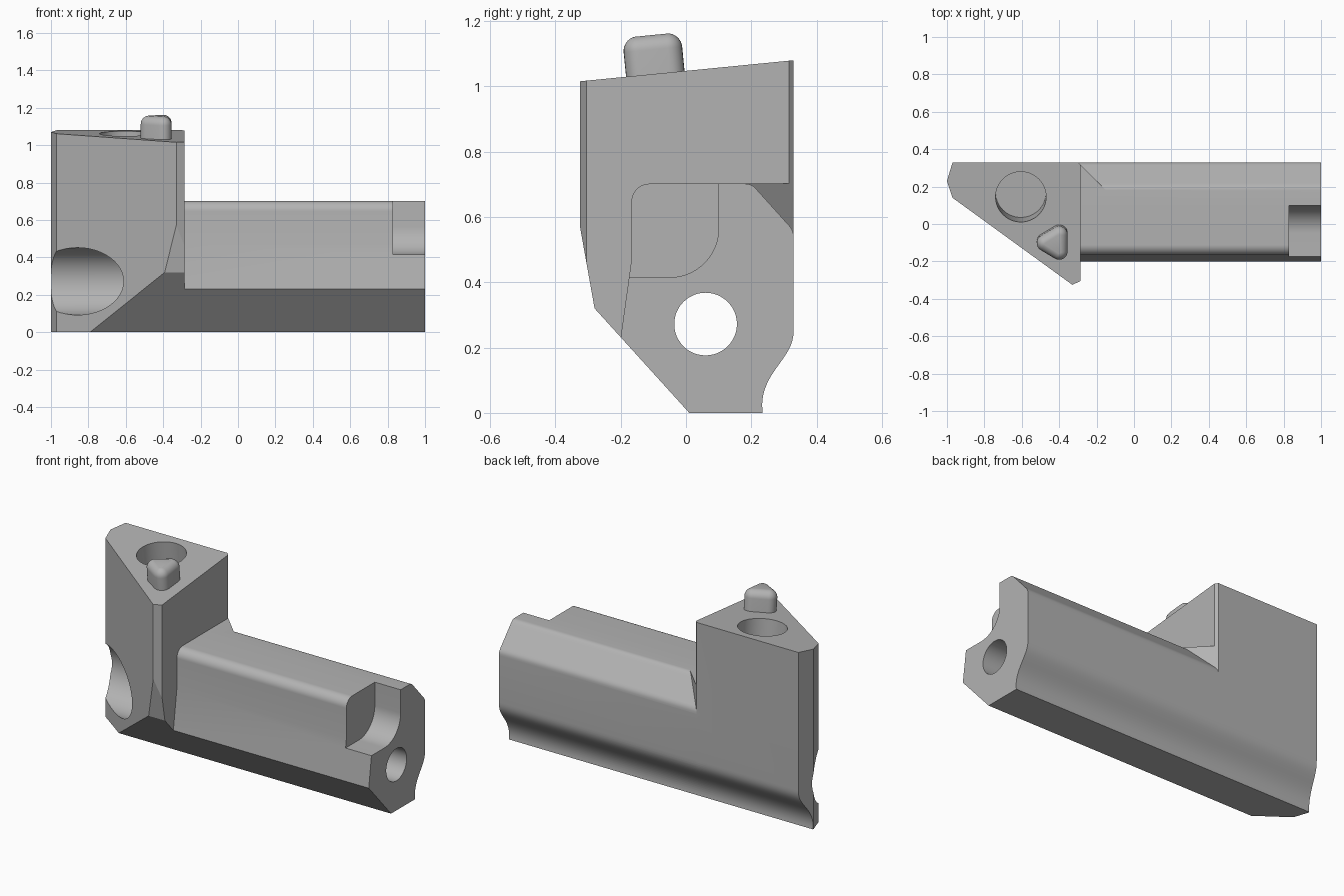
import bpy, bmesh, math
from mathutils import Vector, Matrix
from mathutils.geometry import interpolate_bezier

if "Cube" in bpy.data.objects:
    bpy.data.objects.remove(bpy.data.objects["Cube"], do_unlink=True)

# One plain grey metal
GREY = (0.45, 0.45, 0.45, 1)
metal = bpy.data.materials.new("grey metal")
metal.use_nodes = True
metal.diffuse_color = GREY
metal.node_tree.nodes["Principled BSDF"].inputs["Base Color"].default_value = GREY


def curve(a, b, c, d, n=12):
    """Points along a bezier in profile space."""
    pts = interpolate_bezier(*[Vector((*p, 0)) for p in (a, b, c, d)], n)
    return [(p.x, p.y) for p in pts]


def arc(cx, cy, r, start, end, n=12):
    angles = [math.radians(start + (end - start) * i / n) for i in range(n + 1)]
    return [(cx + r * math.cos(t), cy + r * math.sin(t)) for t in angles]


def loft(name, rings):
    """Closed solid through rings of equal point count."""
    bm = bmesh.new()
    rows = [[bm.verts.new(p) for p in ring] for ring in rings]
    n = len(rows[0])
    for low, high in zip(rows, rows[1:]):
        for i in range(n):
            j = (i + 1) % n
            bm.faces.new((low[i], low[j], high[j], high[i]))
    bm.faces.new(rows[0][::-1])
    bm.faces.new(rows[-1])
    bmesh.ops.recalc_face_normals(bm, faces=bm.faces)
    mesh = bpy.data.meshes.new(name)
    bm.to_mesh(mesh)
    bm.free()
    mesh.materials.append(metal)
    obj = bpy.data.objects.new(name, mesh)
    bpy.context.collection.objects.link(obj)
    return obj


def along_x(name, profile, x0, x1):
    return loft(name, [[(x, y, z) for y, z in profile] for x in (x0, x1)])


def along_z(name, profile, z0, z1):
    return loft(name, [[(x, y, z) for x, y in profile] for z in (z0, z1)])


def combine(target, tool, operation):
    """Apply a boolean and discard the tool."""
    mod = target.modifiers.new("boolean", 'BOOLEAN')
    mod.operation, mod.solver, mod.object = operation, 'EXACT', tool
    bpy.context.view_layer.objects.active = target
    bpy.ops.object.modifier_apply(modifier=mod.name)
    bpy.data.objects.remove(tool, do_unlink=True)


def smooth(obj):
    bpy.ops.object.select_all(action='DESELECT')
    obj.select_set(True)
    bpy.context.view_layer.objects.active = obj
    bpy.ops.object.shade_smooth_by_angle(angle=math.radians(25))


# Underside and scalloped lower back edge, shared by head and shank
base = ([(0.01, 0)]
        + curve((0.235, 0), (0.228, 0.05), (0.243, 0.09), (0.275, 0.135))
        + curve((0.275, 0.135), (0.315, 0.19), (0.33, 0.21), (0.33, 0.26))[1:])

# Head: three-cornered plan trimmed by the side profile
plan = [(-0.97, 0.33), (-1, 0.23), (-0.97, 0.14), (-0.33, -0.325),
        (-0.285, -0.305), (-0.285, 0.315), (-0.3, 0.33)]
body = along_z("tool_body", plan, -0.1, 1.3)
side = base + [(0.33, 1.08), (-0.33, 1.015), (-0.33, 0.6), (-0.28, 0.32)]
combine(body, along_x("head_side_profile", side, -1.2, 0), 'INTERSECT')

# Shank
shank = (base + curve((0.33, 0.535), (0.33, 0.555), (0.325, 0.565), (0.31, 0.58), 6)
         + curve((0.222, 0.678), (0.207, 0.695), (0.2, 0.702), (0.18, 0.702), 6)
         + arc(-0.112, 0.647, 0.055, 90, 180) + [(-0.167, 0.47), (-0.2, 0.2317)])
combine(body, along_x("shank", shank, -0.4, 1), 'UNION')

# Web where the shank's back chamfer meets the head
web = [(-0.4, 0.1), (-0.07, 0.1), (-0.3, 0.33), (-0.4, 0.33)]
combine(body, along_z("corner_web", web, 0.45, 0.702), 'UNION')

# Corner notch in the shank end
notch = arc(-0.05, 0.565, 0.15, -90, 0, 16) + [(0.1, 0.9), (-0.4, 0.9), (-0.4, 0.415)]
combine(body, along_x("end_notch", notch, 0.83, 1.2), 'DIFFERENCE')

# Long bore with a wide counterbore at the head
for radius, x0, x1 in ((0.18, -1.3, -0.45), (0.096, -1.2, 1.2)):
    bore = arc(0.06, 0.272, radius, 0, 352.5, 47)
    combine(body, along_x("bore", bore, x0, x1), 'DIFFERENCE')

# Features square to the sloping top
tilt = Matrix.Rotation(math.atan2(0.065, 0.66), 4, 'X')


def on_top(x, y):
    return Matrix.Translation((x, y, 1.0475 + y * 0.0985)) @ tilt


pocket = along_z("top_pocket", arc(0, 0, 0.135, 0, 352.5, 47), -0.25, 0.2)
pocket.data.transform(on_top(-0.605, 0.145))
combine(body, pocket, 'DIFFERENCE')
smooth(body)

# Rounded three-cornered pin with a domed rim
corners = ((-0.04, 0, 120), (0.035, -0.045, 240), (0.035, 0.045, 0))
levels = [(0.045, -0.05), (0.045, 0.075)]
levels += [(0.045 * math.cos(t), 0.075 + 0.045 * math.sin(t))
           for t in [math.radians(10 * i) for i in range(1, 9)]]
rings = []
for r, z in levels:
    ring = []
    for cx, cy, start in corners:
        ring += [(x, y, z) for x, y in arc(cx, cy, r, start, start + 120, 8)]
    rings.append(ring)
pin = loft("locating_pin", rings)
pin.data.transform(on_top(-0.435, -0.094))
smooth(pin)
